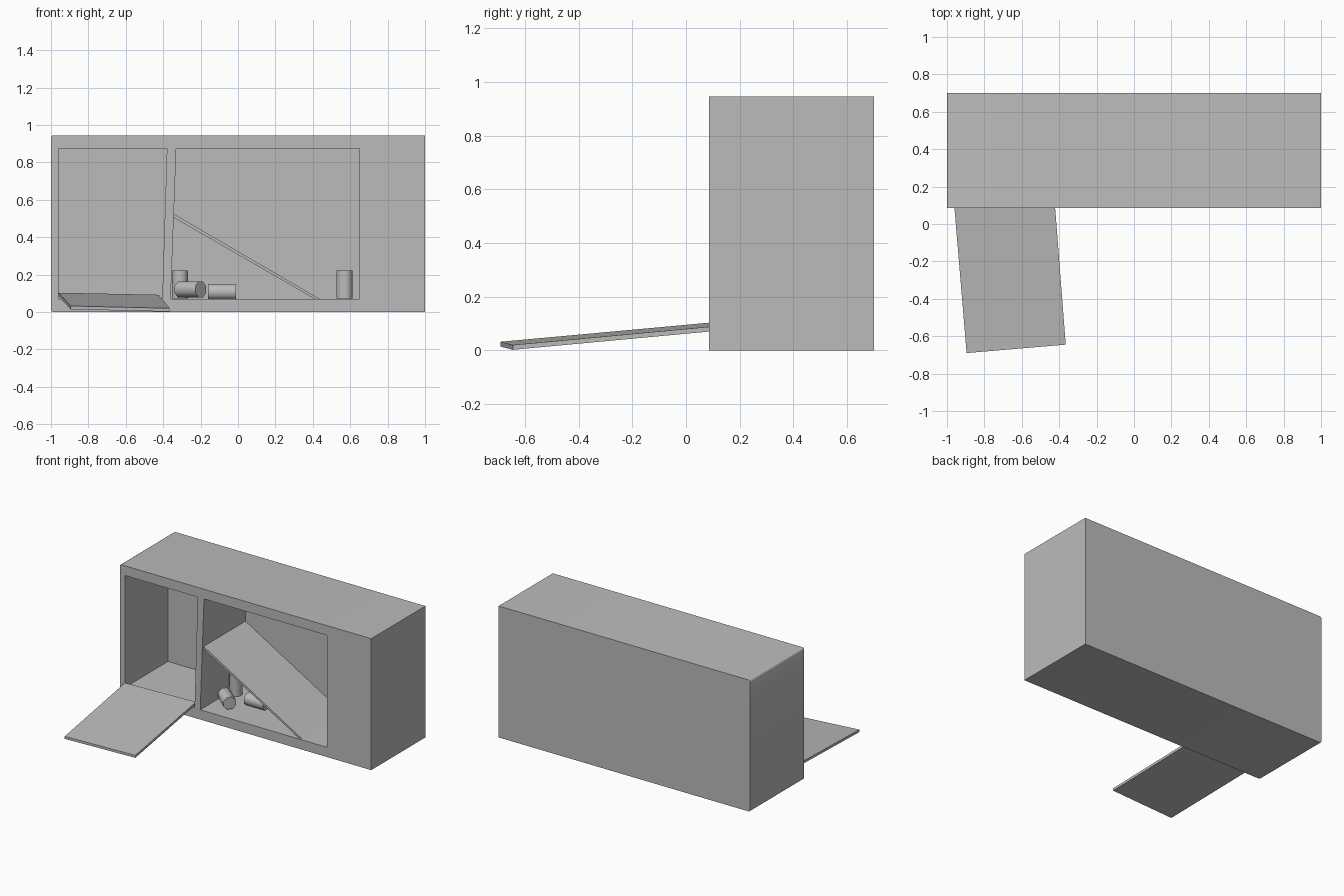
import bpy, bmesh, math
from mathutils import Vector, Matrix

if "Cube" in bpy.data.objects:
    bpy.data.objects.remove(bpy.data.objects["Cube"])

grey = bpy.data.materials.new("plain_grey")
grey.use_nodes = True
COLOUR = (0.5, 0.5, 0.5, 1)
grey.diffuse_color = COLOUR
grey.node_tree.nodes["Principled BSDF"].inputs["Base Color"].default_value = COLOUR

FRONT, BACK, CAVITY_BACK, FLOOR = 0.085, 0.70, 0.575, 0.07


def finish(name, bm):
    bmesh.ops.recalc_face_normals(bm, faces=bm.faces)
    mesh = bpy.data.meshes.new(name)
    bm.to_mesh(mesh)
    bm.free()
    mesh.materials.append(grey)
    obj = bpy.data.objects.new(name, mesh)
    bpy.context.collection.objects.link(obj)
    return obj


def prism(name, outline, y0, y1):
    """Extrude an x-z outline along y."""
    bm = bmesh.new()
    face = bm.faces.new([bm.verts.new((x, y0, z)) for x, z in outline])
    made = bmesh.ops.extrude_face_region(bm, geom=[face])["geom"]
    verts = [g for g in made if isinstance(g, bmesh.types.BMVert)]
    bmesh.ops.translate(bm, verts=verts, vec=(0, y1 - y0, 0))
    return finish(name, bm)


def smooth(obj, angle):
    bpy.ops.object.select_all(action="DESELECT")
    obj.select_set(True)
    bpy.context.view_layer.objects.active = obj
    bpy.ops.object.shade_smooth_by_angle(angle=math.radians(angle))


def can(name, centre, axis, radius=0.046, length=0.15):
    bm = bmesh.new()
    turn = Vector(axis).to_track_quat("Z", "Y").to_matrix().to_4x4()
    spin = Matrix.Rotation(math.pi / 8, 4, "Z")
    bmesh.ops.create_cone(bm, cap_ends=True, segments=8, radius1=radius, radius2=radius,
                          depth=length, matrix=Matrix.Translation(centre) @ turn @ spin)
    smooth(finish(name, bm), 60)


# Cabinet, with slightly rounded edges on its right end
r = 0.012
cabinet = prism("cabinet", [(1, 0), (1, 0.945), (-1 + r, 0.945), (-1 + r * 0.3, 0.945 - r * 0.3),
                            (-1, 0.945 - r), (-1, r), (-1 + r * 0.3, r * 0.3), (-1 + r, 0)],
                FRONT, BACK)

# Two open compartments either side of a leaning divider
openings = {
    "narrow_opening_cutter": [(-0.96, FLOOR), (-0.96, 0.875), (-0.38, 0.875), (-0.405, FLOOR)],
    "wide_opening_cutter": [(-0.36, FLOOR), (-0.33, 0.875), (0.65, 0.875), (0.65, FLOOR)],
}
for name, outline in openings.items():
    cutter = prism(name, outline, FRONT - 0.1, CAVITY_BACK)
    cutter.hide_render = True
    cutter.hide_set(True)
    cut = cabinet.modifiers.new(name, "BOOLEAN")
    cut.operation = "DIFFERENCE"
    cut.solver = "EXACT"
    cut.object = cutter
bpy.context.view_layer.objects.active = cabinet
cabinet.select_set(True)
for name in openings:
    bpy.ops.object.modifier_apply(modifier=name)
    bpy.data.objects.remove(bpy.data.objects[name])
smooth(cabinet, 50)

# Door folded down as a sloping ramp
bm = bmesh.new()
top = [(-0.96, 0.087, 0.103), (-0.425, 0.13, 0.092), (-0.365, -0.645, 0.02), (-0.895, -0.69, 0.032)]
face = bm.faces.new([bm.verts.new(p) for p in top])
made = bmesh.ops.extrude_face_region(bm, geom=[face])["geom"]
bmesh.ops.translate(bm, verts=[g for g in made if isinstance(g, bmesh.types.BMVert)],
                    vec=(0, 0, -0.018))
finish("ramp_door", bm)

# Slanted shelf leaning across the wide compartment
prism("slanted_shelf", [(-0.344, 0.525), (0.437, FLOOR), (0.41, FLOOR), (-0.344, 0.505)],
      FRONT + 0.015, CAVITY_BACK)

# Loose cans on the compartment floor
can("standing_can_right", (-0.31, 0.415, 0.147), (0, 0, 1))
can("standing_can_left", (0.57, 0.45, 0.147), (0, 0, 1))
can("tipped_can_front", (-0.255, 0.24, 0.12), (0.74, -0.67, 0))
can("tipped_can_back", (-0.085, 0.34, 0.108), (1, 0, 0))
